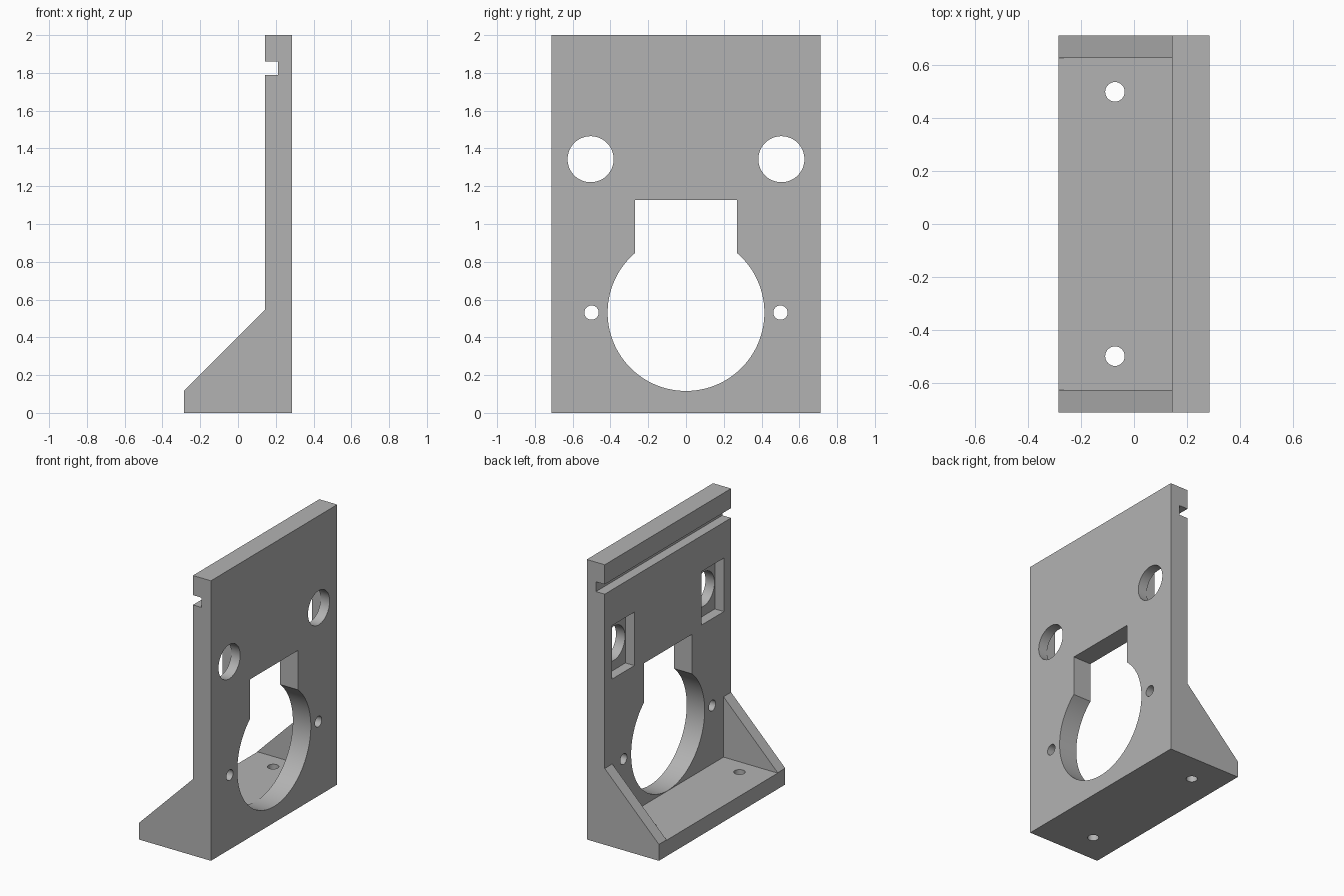
import bpy, bmesh, math
from mathutils import Vector

default = bpy.data.objects.get("Cube")
if default:
    bpy.data.objects.remove(default, do_unlink=True)

grey = bpy.data.materials.new("plain grey")
grey.use_nodes = True
colour = (0.45, 0.45, 0.45, 1)
grey.diffuse_color = colour
grey.node_tree.nodes["Principled BSDF"].inputs["Base Color"].default_value = colour


def prism(name, points, axis, start, end):
    """Extrude a 2D outline along x, y or z."""
    place = {
        "x": lambda u, v: (start, u, v),
        "y": lambda u, v: (u, start, v),
        "z": lambda u, v: (u, v, start),
    }[axis]
    direction = Vector([end - start if a == axis else 0 for a in "xyz"])
    bm = bmesh.new()
    face = bm.faces.new([bm.verts.new(place(u, v)) for u, v in points])
    result = bmesh.ops.extrude_face_region(bm, geom=[face])
    moved = [g for g in result["geom"] if isinstance(g, bmesh.types.BMVert)]
    bmesh.ops.translate(bm, verts=moved, vec=direction)
    bmesh.ops.recalc_face_normals(bm, faces=bm.faces)
    mesh = bpy.data.meshes.new(name)
    bm.to_mesh(mesh)
    bm.free()
    mesh.materials.append(grey)
    obj = bpy.data.objects.new(name, mesh)
    bpy.context.collection.objects.link(obj)
    return obj


def arc(cu, cv, radius, a0=0.0, a1=math.tau, steps=48, closed=False):
    count = steps + 1 if closed else steps
    return [(cu + radius * math.cos(a0 + (a1 - a0) * i / steps),
             cv + radius * math.sin(a0 + (a1 - a0) * i / steps)) for i in range(count)]


def box(u0, u1, v0, v1):
    return [(u0, v0), (u1, v0), (u1, v1), (u0, v1)]


def cut(target, cutter):
    cutter.hide_render = True
    mod = target.modifiers.new("cut", "BOOLEAN")
    mod.operation = "DIFFERENCE"
    mod.solver = "EXACT"
    mod.object = cutter
    bpy.context.view_layer.objects.active = target
    bpy.ops.object.modifier_apply(modifier=mod.name)
    bpy.data.objects.remove(cutter, do_unlink=True)


BACK, FACE, SLOT, FRONT = -0.285, 0.143, 0.212, 0.285
HALF, FLOOR = 0.713, 0.114

# Side outline: foot, sloped gusset, upright plate and clamping groove
outline = [(BACK, 0), (FRONT, 0), (FRONT, 2), (FACE, 2), (FACE, 1.86), (SLOT, 1.86),
           (SLOT, 1.79), (FACE, 1.79), (FACE, 0.545), (BACK, FLOOR + 0.003)]
bracket = prism("mounting_bracket", outline, "y", -HALF, HALF)

# Open space between the two gussets
cut(bracket, prism("gusset_gap", box(BACK - 0.1, FACE, FLOOR, 0.8), "y", -0.628, 0.628))

# Round opening with a square neck
radius, centre, neck = 0.415, 0.531, 0.271
a = math.acos(neck / radius)
keyhole = arc(0, centre, radius, math.pi - a, math.tau + a, 80, True)
keyhole += [(neck, 1.127), (-neck, 1.127)]
cut(bracket, prism("keyhole_cutter", keyhole, "x", 0.1, 0.4))

for side in (-1, 1):
    # Sensor hole with a rectangular pocket behind it
    y = 0.505 * side
    cut(bracket, prism("sensor_hole", arc(y, 1.343, 0.122), "x", 0.1, 0.4))
    cut(bracket, prism("sensor_pocket", box(y - 0.127, y + 0.127, 1.152, 1.534), "x", 0.0, 0.214))
    # Screw holes in the plate and in the foot
    cut(bracket, prism("plate_screw_hole", arc(0.5 * side, centre, 0.038, steps=32), "x", 0.1, 0.4))
    cut(bracket, prism("foot_screw_hole", arc(-0.072, 0.5 * side, 0.037, steps=32), "z", -0.1, 0.3))

bpy.ops.object.select_all(action="DESELECT")
bracket.select_set(True)
bpy.context.view_layer.objects.active = bracket
bpy.ops.object.shade_smooth_by_angle(angle=math.radians(30))
